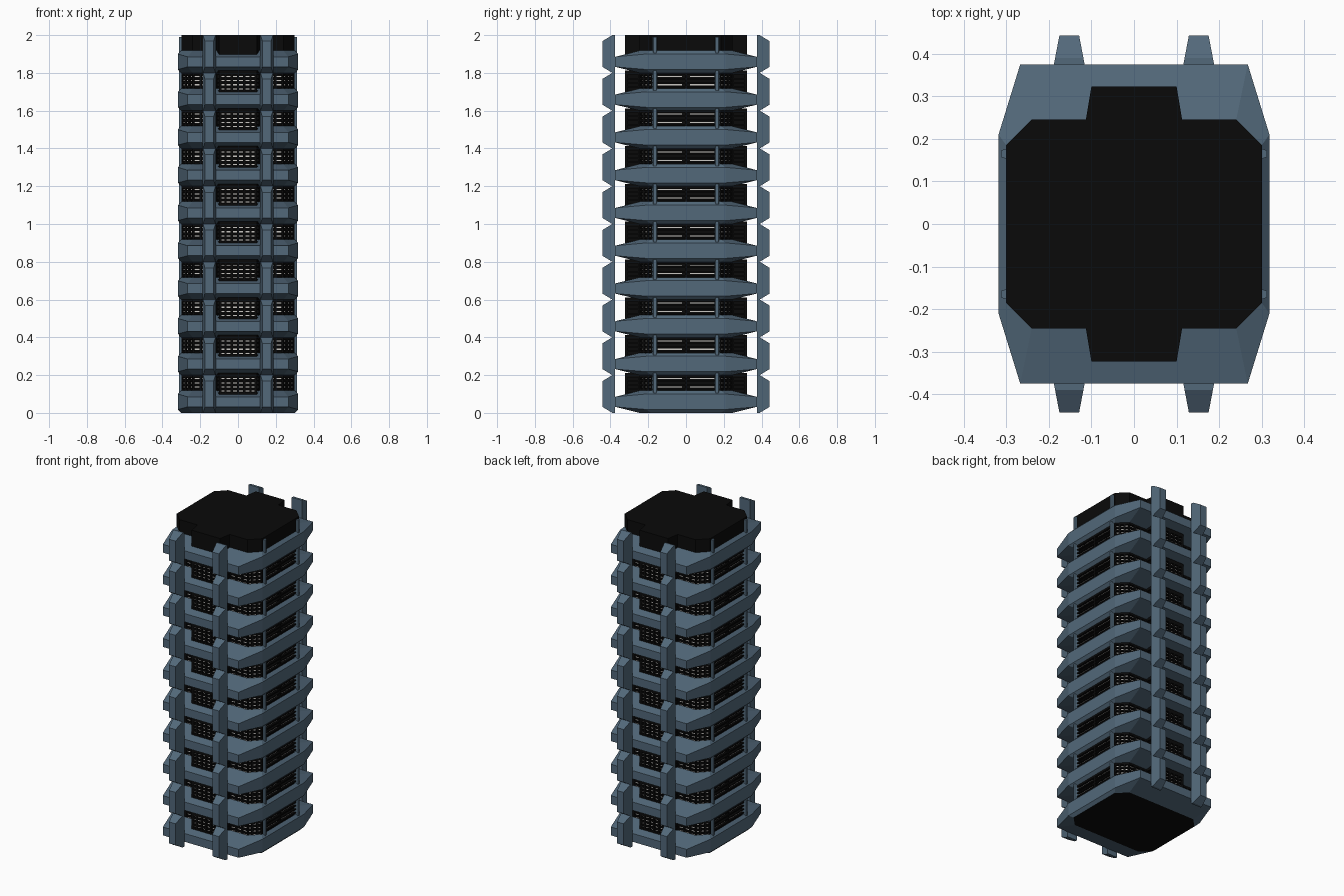
import bpy, bmesh
from mathutils import Vector

if "Cube" in bpy.data.objects:
    bpy.data.objects.remove(bpy.data.objects["Cube"])

FLOORS, PITCH = 10, 0.2


def material(name, rgb):
    m = bpy.data.materials.new(name)
    m.diffuse_color = (*rgb, 1)
    m.use_nodes = True
    m.node_tree.nodes["Principled BSDF"].inputs["Base Color"].default_value = m.diffuse_color
    return m


BLUE = material("slate_blue", (0.085, 0.14, 0.195))
BLACK = material("black", (0.003, 0.003, 0.003))
WHITE = material("pale_light", (0.6, 0.58, 0.55))


def loft(bm, rings, closed=False):
    """Skin matching rings of points; cap the ends unless closed in a loop."""
    vs = [[bm.verts.new(p) for p in r] for r in rings]
    n = len(vs[0])
    pairs = list(zip(vs, vs[1:]))
    if closed:
        pairs.append((vs[-1], vs[0]))
    else:
        bm.faces.new(vs[0][::-1])
        bm.faces.new(vs[-1])
    for a, b in pairs:
        for i in range(n):
            j = (i + 1) % n
            bm.faces.new((a[i], a[j], b[j], b[i]))


def prism(bm, outline, z0, z1):
    loft(bm, [[(x, y, z) for x, y in outline] for z in (z0, z1)])


def finish(bm, name, mat):
    bmesh.ops.recalc_face_normals(bm, faces=bm.faces)
    me = bpy.data.meshes.new(name)
    bm.to_mesh(me)
    bm.free()
    me.materials.append(mat)
    bpy.context.collection.objects.link(bpy.data.objects.new(name, me))


def four_way(quarter):
    """Mirror a quarter outline (+x +y, counter-clockwise) to all quadrants."""
    q = list(quarter)
    r = q[::-1]
    return (q + [(-x, y) for x, y in r] + [(-x, -y) for x, y in q]
            + [(x, -y) for x, y in r])


octagon = four_way([(0.30, 0.185), (0.24, 0.245)])
outer = four_way([(0.318, 0.21), (0.267, 0.375)])
core = four_way([(0.30, 0.185), (0.24, 0.245), (0.113, 0.245), (0.10, 0.323)])
inset = four_way([(0.288, 0.18), (0.235, 0.233), (0.101, 0.233), (0.09, 0.311)])


def band_ring(points, z_side, z_front):
    return [(x, y, z_front if abs(y) > 0.3 else z_side) for x, y in points]


# Faceted balcony bands, one per floor
bm = bmesh.new()
for f in range(FLOORS):
    z = f * PITCH
    loft(bm, [band_ring(octagon, z, z),
              band_ring(outer, z + 0.018, z + 0.032),
              band_ring(outer, z + 0.1, z + 0.085),
              band_ring(octagon, z + 0.118, z + 0.118)], closed=True)
finish(bm, "balcony_bands", BLUE)

# Front and back piers, pinched at every floor joint
profile = [(0.375, 0), (0.39, 0), (0.443, 0.032), (0.443, 0.168), (0.39, 0.2), (0.375, 0.2)]
bm = bmesh.new()
for f in range(FLOORS):
    for sx in (-1, 1):
        for sy in (-1, 1):
            loft(bm, [[(sx * 0.152 + e * (0.036 - (y - 0.375) * 0.19), sy * y, f * PITCH + z)
                       for y, z in profile] for e in (-1, 1)])
finish(bm, "piers", BLUE)

# Slim vertical fins on the two sides
bm = bmesh.new()
for sx in (-1, 1):
    for sy in (-1, 1):
        prism(bm, [(sx * 0.29, sy * 0.15), (sx * 0.312, sy * 0.157),
                   (sx * 0.312, sy * 0.173), (sx * 0.29, sy * 0.18)], 0.05, 1.99)
finish(bm, "side_fins", BLUE)

# Black floor slabs and roof block
bm = bmesh.new()
for f in range(FLOORS):
    prism(bm, octagon, f * PITCH, f * PITCH + 0.1)
prism(bm, core, 1.87, 2.0)
finish(bm, "floor_slabs_and_roof", BLACK)

# Recessed window walls
bm = bmesh.new()
for f in range(FLOORS - 1):
    prism(bm, inset, f * PITCH + 0.075, f * PITCH + 0.212)
finish(bm, "window_walls", BLACK)

# Window frames (sills, slats, mullions) and pale light strips behind them
frames, lights = bmesh.new(), bmesh.new()
SLATS = [(0.075, 0.108), (0.122, 0.13), (0.144, 0.152), (0.166, 0.174), (0.188, 0.212)]
GAPS = [(0.113, 0.118), (0.134, 0.14), (0.156, 0.162), (0.179, 0.184)]


def panel(bm, a, b, s, t, depth0, depth1, z0, z1):
    d = b - a
    n = Vector((-d.y, d.x)).normalized()
    prism(bm, [a + d * s + n * depth0, a + d * t + n * depth0,
               a + d * t + n * depth1, a + d * s + n * depth1], z0, z1)


for f in range(FLOORS - 1):
    z = f * PITCH
    for z0, z1 in SLATS:
        prism(frames, core, z + z0, z + z1)
    for i in range(len(core)):
        a, b = Vector(core[i]), Vector(core[(i + 1) % len(core)])
        side = abs(a.x - b.x) < 1e-6
        bay = abs(a.y) > 0.3 and abs(b.y) > 0.3
        cheek = not bay and (abs(a.y) > 0.3 or abs(b.y) > 0.3)
        count = 2 if side else 6 if bay else 1 if cheek else 3
        half = 0.006 / (b - a).length
        for k in range(count + 1):
            panel(frames, a, b, max(0, k / count - half), min(1, k / count + half),
                  0, 0.014, z + 0.08, z + 0.205)
        if cheek:
            continue
        rows = [GAPS[1], GAPS[3]] if side else GAPS
        for k in range(count):
            for z0, z1 in rows:
                panel(lights, a, b, (k + 0.12) / count, (k + 0.88) / count,
                      0.009, 0.014, z + z0, z + z1)
finish(frames, "window_frames", BLACK)
finish(lights, "light_strips", WHITE)
